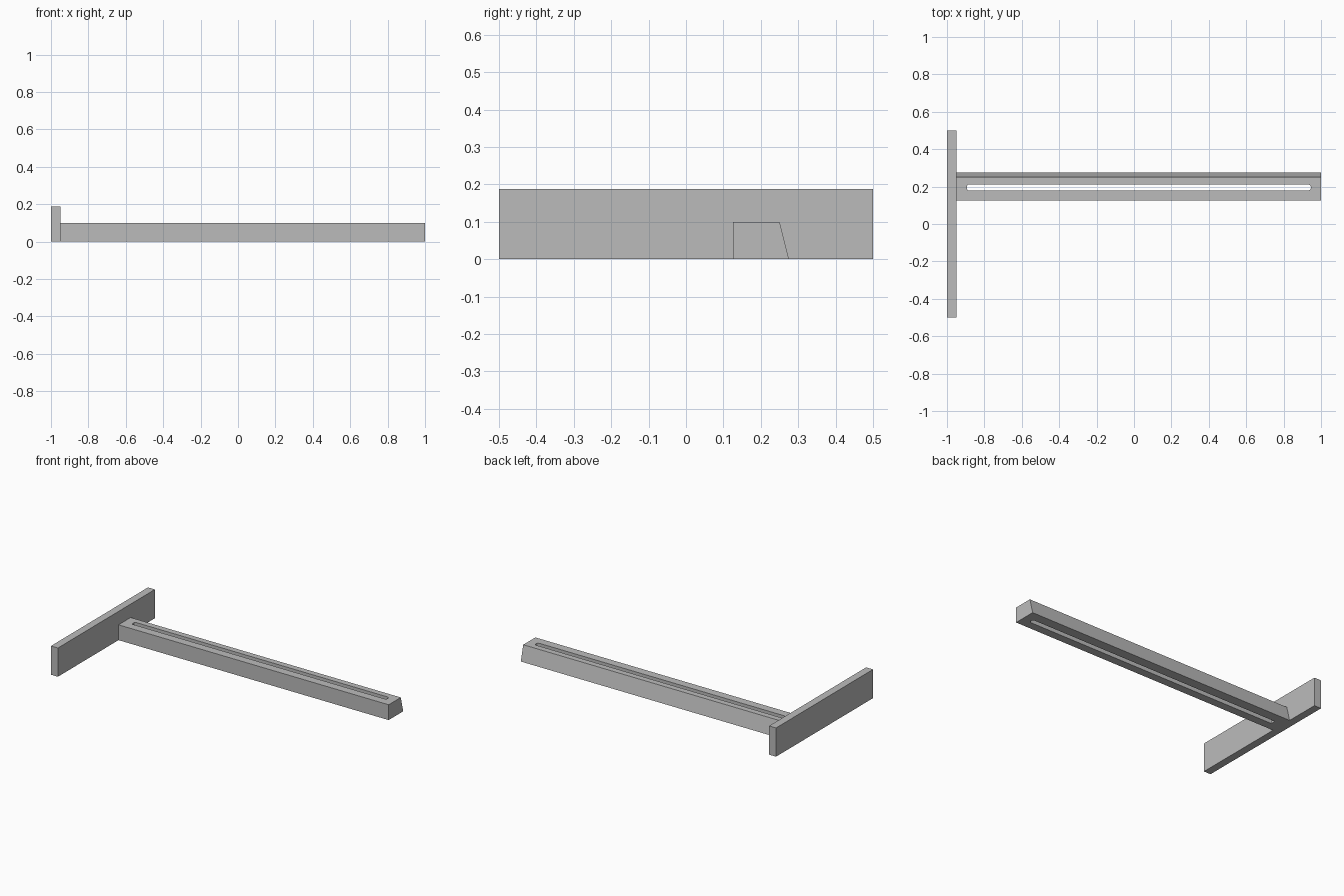
import bpy, bmesh
from math import sin, cos, pi
from mathutils import Vector

if "Cube" in bpy.data.objects:
    bpy.data.objects.remove(bpy.data.objects["Cube"])

grey = bpy.data.materials.new("plain grey")
grey.use_nodes = True
grey.diffuse_color = (0.5, 0.5, 0.5, 1)
grey.node_tree.nodes["Principled BSDF"].inputs["Base Color"].default_value = (0.5, 0.5, 0.5, 1)


def prism(name, profile, sweep):
    """Extrude a closed planar profile along a vector."""
    bm = bmesh.new()
    face = bm.faces.new([bm.verts.new(p) for p in profile])
    moved = bmesh.ops.extrude_face_region(bm, geom=[face], use_keep_orig=True)["geom"]
    verts = [g for g in moved if isinstance(g, bmesh.types.BMVert)]
    bmesh.ops.translate(bm, verts=verts, vec=Vector(sweep))
    bmesh.ops.recalc_face_normals(bm, faces=bm.faces)
    mesh = bpy.data.meshes.new(name)
    bm.to_mesh(mesh)
    bm.free()
    mesh.materials.append(grey)
    obj = bpy.data.objects.new(name, mesh)
    bpy.context.collection.objects.link(obj)
    return obj


def arc(x, y, radius, start, end, steps):
    """Points on a horizontal arc, just below the base."""
    angles = [start + (end - start) * i / steps for i in range(steps + 1)]
    return [(x + radius * cos(a), y + radius * sin(a), -0.05) for a in angles]


# Upright cross plate at the end of the bar
height = 0.1875
prism("end_plate", [(-1, -0.5, 0), (-1, 0.5, 0), (-1, 0.5, height), (-1, -0.5, height)], (0.05, 0, 0))

# Long bar with a sloped back side
start = -0.95
bar = prism("long_bar", [(start, 0.125, 0), (start, 0.275, 0), (start, 0.25, 0.1), (start, 0.125, 0.1)],
            (1 - start, 0, 0))

# Slot through the bar: round outer end, softly cornered inner end
mid, half, corner = 0.195, 0.016, 0.007
inner = -0.892 + corner
outline = arc(0.946 - half, mid, half, -pi / 2, pi / 2, 12)
outline += arc(inner, mid + half - corner, corner, pi / 2, pi, 4)
outline += arc(inner, mid - half + corner, corner, pi, 1.5 * pi, 4)
cutter = prism("slot_cutter", outline, (0, 0, 0.2))
cutter.hide_render = True
cutter.hide_set(True)

cut = bar.modifiers.new("slot", "BOOLEAN")
cut.operation = "DIFFERENCE"
cut.solver = "EXACT"
cut.object = cutter

# Bake the slot into the bar and drop the cutter
bpy.context.view_layer.objects.active = bar
bar.select_set(True)
bpy.ops.object.modifier_apply(modifier=cut.name)
bpy.data.objects.remove(cutter)
